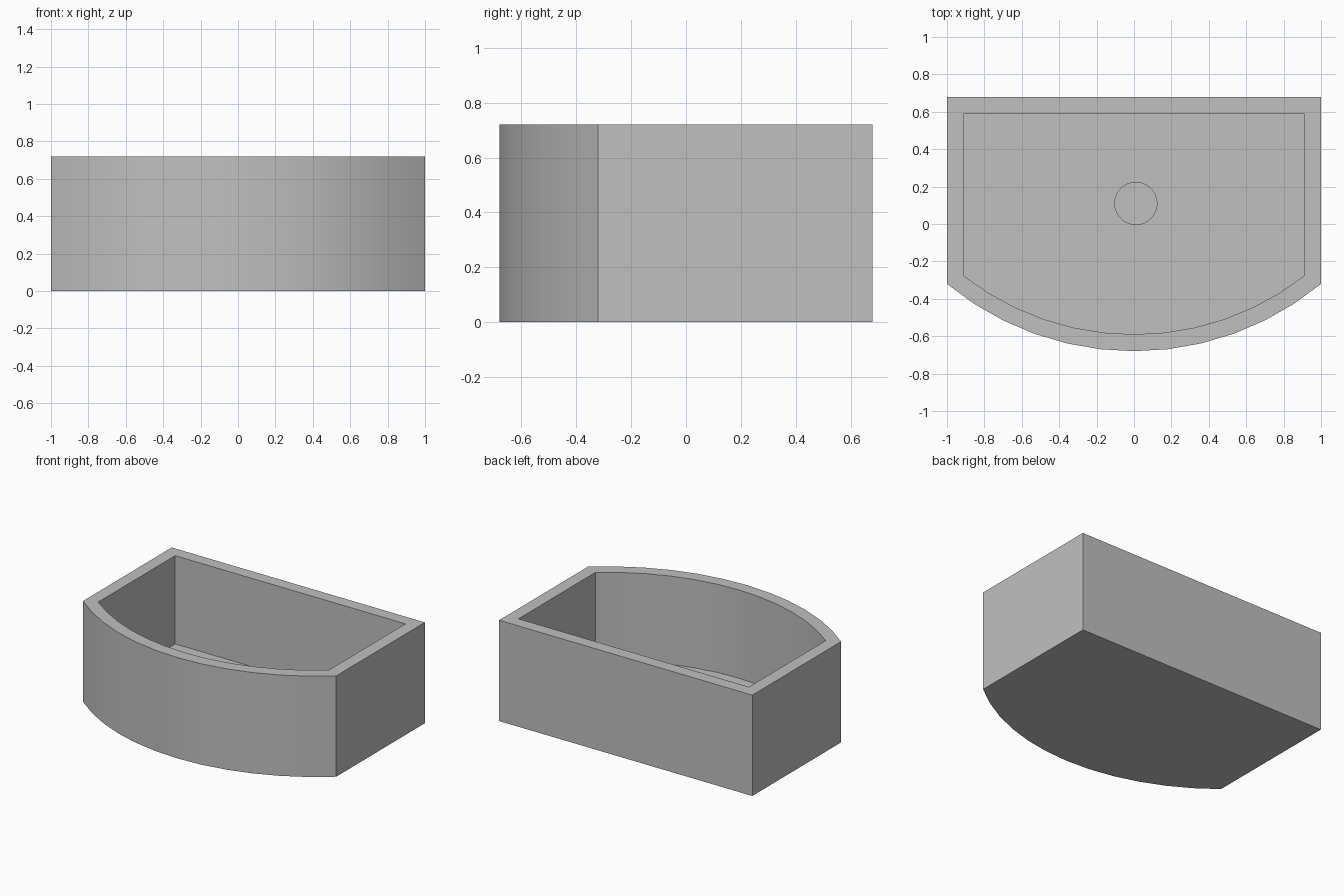
import bpy
import bmesh
import math

default = bpy.data.objects.get("Cube")
if default:
    bpy.data.objects.remove(default, do_unlink=True)

HEIGHT, FLOOR, DRAIN_DEPTH = 0.72, 0.09, 0.03
WALL = 0.09
ARC_CENTRE, ARC_RADIUS = 0.89, 1.57
ARC_STEPS = 12


def bowed_outline(inset):
    """Straight back and sides with a shallow arc at the front."""
    half, back, radius = 1 - inset, 0.68 - inset, ARC_RADIUS - inset
    sweep = math.asin(half / radius)
    points = [(half, back), (-half, back)]
    for i in range(ARC_STEPS + 1):
        a = -sweep + 2 * sweep * i / ARC_STEPS
        points.append((radius * math.sin(a), ARC_CENTRE - radius * math.cos(a)))
    return points


def circle(x, y, radius, sides=32):
    return [(x + radius * math.cos(math.tau * i / sides),
             y + radius * math.sin(math.tau * i / sides)) for i in range(sides)]


def add_loop(bm, points, z):
    return [bm.verts.new((x, y, z)) for x, y in points]


def bridge(bm, a, b):
    for i in range(len(a)):
        j = (i + 1) % len(a)
        bm.faces.new((a[i], a[j], b[j], b[i]))


bm = bmesh.new()

# Outer shell, rim and inner walls
outer, inner = bowed_outline(0), bowed_outline(WALL)
loops = [add_loop(bm, outer, 0), add_loop(bm, outer, HEIGHT),
         add_loop(bm, inner, HEIGHT), add_loop(bm, inner, FLOOR)]
bm.faces.new(loops[0])
for lower, upper in zip(loops, loops[1:]):
    bridge(bm, lower, upper)

# Shallow round drain recess
drain = circle(0.01, 0.11, 0.113)
drain_top = add_loop(bm, drain, FLOOR)
drain_base = add_loop(bm, drain, FLOOR - DRAIN_DEPTH)
bridge(bm, drain_top, drain_base)
bm.faces.new(drain_base)

# Basin floor around the drain
border = [e for e in bm.edges if e.is_boundary]
bmesh.ops.triangle_fill(bm, edges=border, use_beauty=True)
bmesh.ops.recalc_face_normals(bm, faces=bm.faces[:])

mesh = bpy.data.meshes.new("basin")
bm.to_mesh(mesh)
bm.free()
basin = bpy.data.objects.new("basin", mesh)
bpy.context.collection.objects.link(basin)

# Plain grey finish
grey = bpy.data.materials.new("light grey")
grey.use_nodes = True
grey.diffuse_color = (0.53, 0.53, 0.53, 1)
grey.node_tree.nodes["Principled BSDF"].inputs["Base Color"].default_value = grey.diffuse_color
mesh.materials.append(grey)

bpy.ops.object.select_all(action="DESELECT")
basin.select_set(True)
bpy.context.view_layer.objects.active = basin
bpy.ops.object.shade_smooth_by_angle(angle=math.radians(30))
